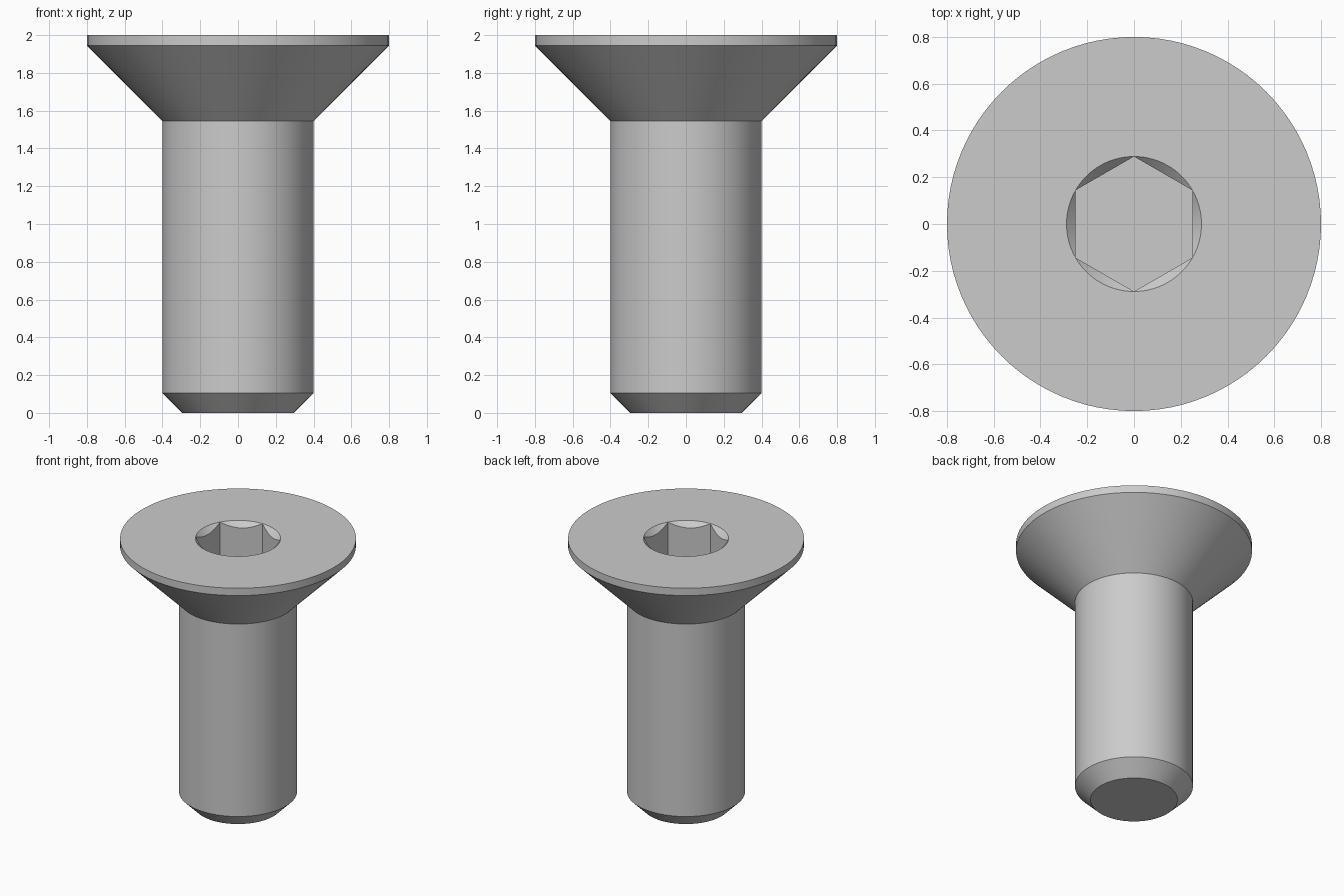
import bpy
import bmesh
from math import cos, sin, pi, radians

if "Cube" in bpy.data.objects:
    bpy.data.objects.remove(bpy.data.objects["Cube"], do_unlink=True)

SEGMENTS = 96
APOTHEM = 0.25                        # half the width across the socket flats
CORNER = APOTHEM / cos(pi / 6)
TOP = 2.0
SOCKET_FLOOR = 1.7

steel = bpy.data.materials.new("plain_steel")
steel.use_nodes = True
grey = (0.6, 0.6, 0.6, 1)
steel.diffuse_color = grey
steel.node_tree.nodes["Principled BSDF"].inputs["Base Color"].default_value = grey


def hex_radius(angle):
    """Distance from the axis to the hexagon, with flats facing +x and -x."""
    return APOTHEM / cos((angle + pi / 6) % (pi / 3) - pi / 6)


def add_ring(bm, radius, height):
    """Closed ring whose radius and height are functions of the angle."""
    ring = []
    for i in range(SEGMENTS):
        a = 2 * pi * i / SEGMENTS
        r = radius(a)
        ring.append(bm.verts.new((r * cos(a), r * sin(a), height(a))))
    return ring


bm = bmesh.new()

# Outer profile: tip chamfer, shank, countersunk head and rim
profile = [(0.295, 0), (0.4, 0.105), (0.4, 1.545), (0.8, 1.945), (0.8, TOP)]
rings = [add_ring(bm, lambda a, r=r: r, lambda a, z=z: z) for r, z in profile]

# Hex socket: round mouth, 45 degree conical chamfer meeting the flats, floor
rings.append(add_ring(bm, lambda a: CORNER, lambda a: TOP))
rings.append(add_ring(bm, hex_radius, lambda a: TOP - CORNER + hex_radius(a)))
rings.append(add_ring(bm, hex_radius, lambda a: SOCKET_FLOOR))

# Skin the rings and close both ends
for low, high in zip(rings, rings[1:]):
    for i in range(SEGMENTS):
        j = (i + 1) % SEGMENTS
        bm.faces.new((low[i], low[j], high[j], high[i]))
bm.faces.new(rings[0][::-1])
bm.faces.new(rings[-1])

# The chamfer vanishes at the hexagon corners
bmesh.ops.remove_doubles(bm, verts=bm.verts, dist=0.0001)
bmesh.ops.recalc_face_normals(bm, faces=bm.faces)

mesh = bpy.data.meshes.new("countersunk_screw")
bm.to_mesh(mesh)
bm.free()
mesh.materials.append(steel)
screw = bpy.data.objects.new("countersunk_screw", mesh)
bpy.context.collection.objects.link(screw)

bpy.ops.object.select_all(action="DESELECT")
screw.select_set(True)
bpy.context.view_layer.objects.active = screw
bpy.ops.object.shade_smooth_by_angle(angle=radians(30))
